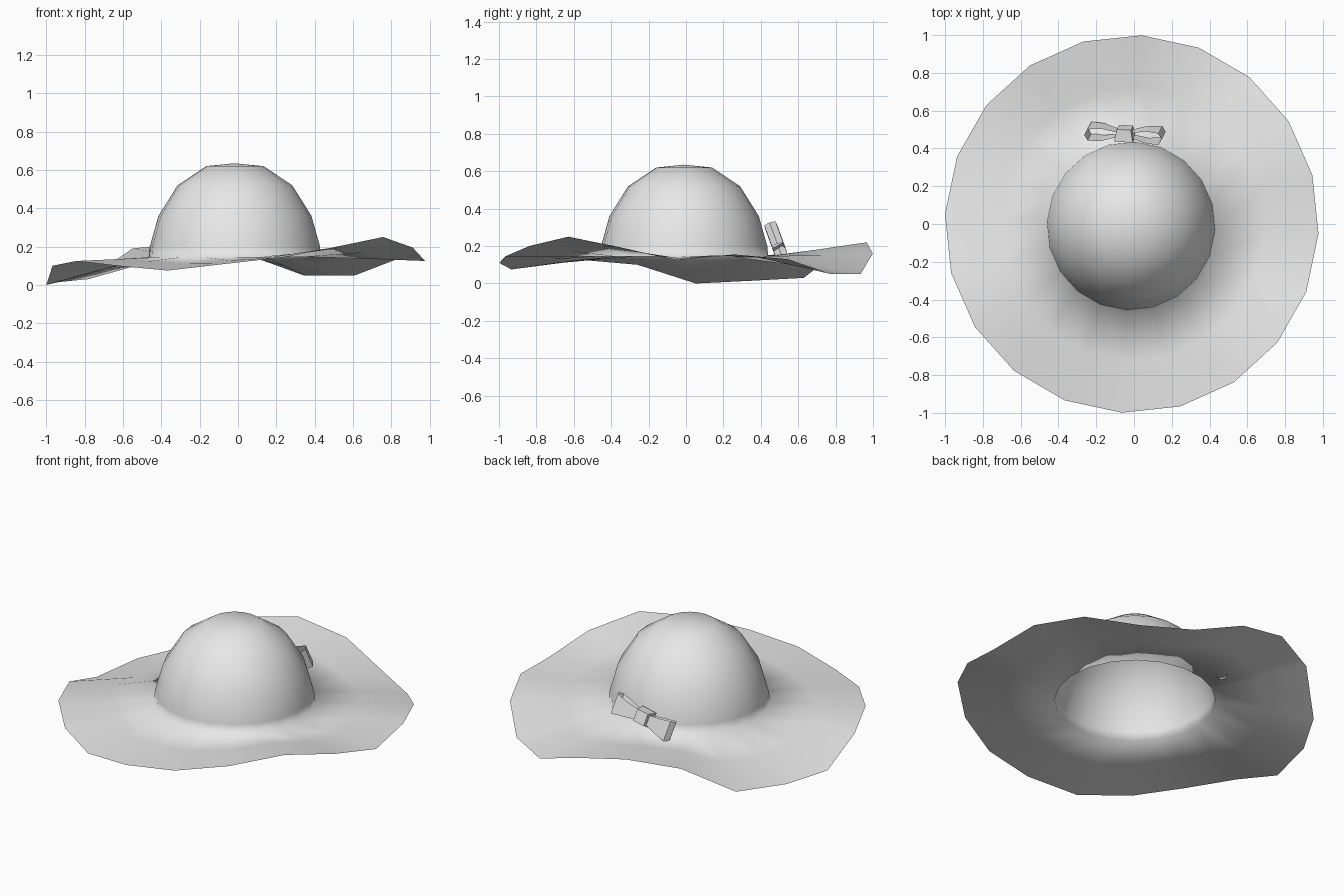
import bpy
import bmesh
from math import radians, sin, cos
from mathutils import Matrix, Vector

cube = bpy.data.objects.get("Cube")
if cube:
    bpy.data.objects.remove(cube, do_unlink=True)

# One plain grey for everything
GREY = (0.8, 0.8, 0.8, 1.0)
grey = bpy.data.materials.new("plain grey")
grey.use_nodes = True
grey.diffuse_color = GREY
grey.node_tree.nodes["Principled BSDF"].inputs["Base Color"].default_value = GREY


def finish(name, bm, smooth=False):
    """Turn a bmesh into a named, coloured object."""
    for face in bm.faces:
        face.smooth = smooth
    mesh = bpy.data.meshes.new(name)
    bm.to_mesh(mesh)
    bm.free()
    mesh.materials.append(grey)
    obj = bpy.data.objects.new(name, mesh)
    bpy.context.collection.objects.link(obj)
    return obj


def bridge(bm, outer, inner):
    """Join two closed rings of vertices with quads."""
    count = len(outer)
    for i in range(count):
        j = (i + 1) % count
        bm.faces.new((outer[i], inner[i], inner[j], outer[j]))


# Hat: domed crown flowing into a floppy brim, an open shell
RIM_HEIGHTS = [0.16, 0.05, 0.05, 0.13, 0.155, 0.125, 0.195, 0.25, 0.2, 0.145,
               0.11, 0.075, 0.10, 0.125, 0.10, 0.0, 0.015, 0.03, 0.19, 0.22]
SIDES = len(RIM_HEIGHTS)
BASE_Z, BASE_R = 0.145, 0.45
CROWN = [(0.15, 0.62), (0.30, 0.52), (0.40, 0.36), (0.445, 0.20), (BASE_R, BASE_Z)]
# Brim rings: share of the way out, share of the rim's wave
BRIM = [(0.5, 0.48), (1.0, 1.0)]
directions = [radians(87 - i * 360 / SIDES) for i in range(SIDES)]

bm = bmesh.new()
top = bm.verts.new((-0.02, -0.01, 0.635))
rings = []
for r, z in CROWN:
    rings.append([bm.verts.new((r * cos(a) - 0.016, r * sin(a) - 0.01, z))
                  for a in directions])
for out, wave in BRIM:
    r = BASE_R + (1.0 - BASE_R) * out
    rings.append([bm.verts.new((r * cos(a) * 0.99 - 0.012, r * sin(a),
                                BASE_Z + (h - BASE_Z) * wave))
                  for a, h in zip(directions, RIM_HEIGHTS)])
for i in range(SIDES):
    bm.faces.new((top, rings[0][(i + 1) % SIDES], rings[0][i]))
for inner, outer in zip(rings, rings[1:]):
    bridge(bm, outer, inner)
bmesh.ops.recalc_face_normals(bm, faces=bm.faces)
top.normal_update()
if top.normal.z < 0:
    bmesh.ops.reverse_faces(bm, faces=bm.faces)
finish("sun_hat", bm, smooth=True)

# Bow at the back, leaning on the crown and tilted up to the left
bow_frame = (Matrix.Translation((-0.048, 0.48, 0.235))
             @ Matrix.Rotation(radians(20), 4, 'X')
             @ Matrix.Rotation(radians(-10), 4, 'Y'))

# Ribbon loop outline: distance from knot, depth, half width
LOOP = [(0.03, -0.012, 0.028), (0.12, -0.034, 0.045), (0.19, -0.032, 0.06),
        (0.208, 0.0, 0.062), (0.19, 0.032, 0.06), (0.12, 0.034, 0.045),
        (0.03, 0.012, 0.028)]


def bow_loop(name, side):
    bm = bmesh.new()
    edges = []
    for sign in (-1, 1):
        edges.append([bm.verts.new(bow_frame @ Vector((x * side, n, w * sign)))
                      for x, n, w in LOOP])
    bridge(bm, edges[0], edges[1])
    bmesh.ops.recalc_face_normals(bm, faces=bm.faces)
    finish(name, bm)


bow_loop("bow_loop_left", 1)
bow_loop("bow_loop_right", -1)

# Knot: a tapered block wrapped round the middle
bm = bmesh.new()
bmesh.ops.create_cube(bm, size=1)
for v in bm.verts:
    taper = 0.75 if v.co.y > 0 else 1.0
    v.co = bow_frame @ Vector((v.co.x * 0.1 * taper, v.co.y * 0.065,
                               v.co.z * 0.095 * taper))
bmesh.ops.recalc_face_normals(bm, faces=bm.faces)
finish("bow_knot", bm)
